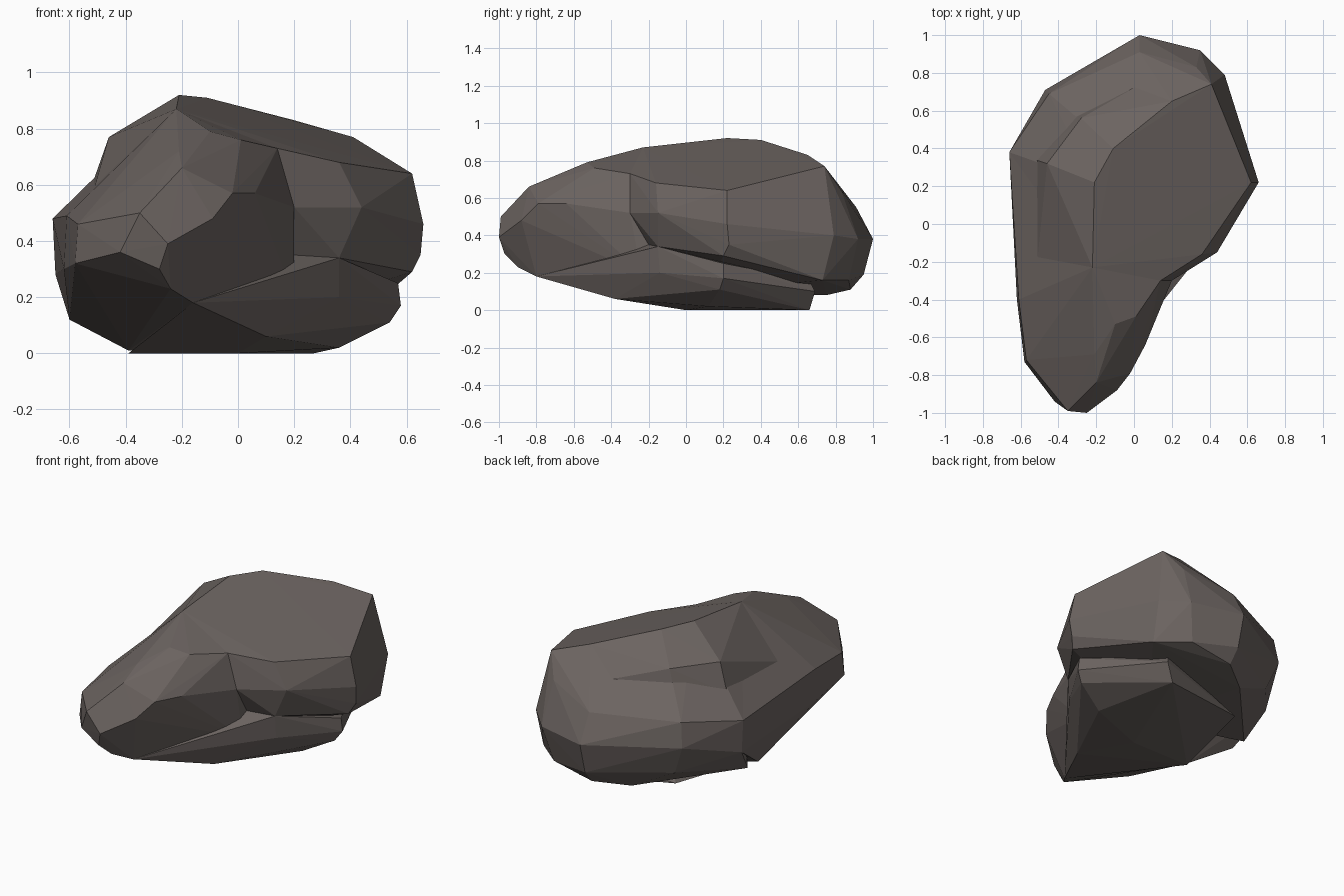
import bpy
import bmesh

# Remove the default cube
default_cube = bpy.data.objects.get("Cube")
if default_cube:
    bpy.data.objects.remove(default_cube, do_unlink=True)


def make_material(name, colour):
    material = bpy.data.materials.new(name)
    material.use_nodes = True
    material.diffuse_color = colour
    shader = material.node_tree.nodes["Principled BSDF"]
    shader.inputs["Base Color"].default_value = colour
    shader.inputs["Roughness"].default_value = 0.9
    return material


def make_chunk(name, corners, material):
    """Wrap a faceted convex boulder chunk around a few corner points."""
    bm = bmesh.new()
    for corner in corners:
        bm.verts.new(corner)
    hull = bmesh.ops.convex_hull(bm, input=bm.verts[:])
    unused = set(hull["geom_interior"] + hull["geom_unused"])
    loose = [item for item in unused if isinstance(item, bmesh.types.BMVert)]
    bmesh.ops.delete(bm, geom=loose, context="VERTS")
    bmesh.ops.recalc_face_normals(bm, faces=bm.faces[:])
    mesh = bpy.data.meshes.new(name)
    bm.to_mesh(mesh)
    bm.free()
    mesh.materials.append(material)
    chunk = bpy.data.objects.new(name, mesh)
    bpy.context.scene.collection.objects.link(chunk)
    return chunk


def fuse(target, other):
    """Fuse another chunk into the target and discard the helper."""
    union = target.modifiers.new("Fuse " + other.name, "BOOLEAN")
    union.operation = "UNION"
    union.solver = "EXACT"
    union.object = other
    bpy.ops.object.select_all(action="DESELECT")
    bpy.context.view_layer.objects.active = target
    target.select_set(True)
    bpy.ops.object.modifier_apply(modifier=union.name)
    bpy.data.objects.remove(other, do_unlink=True)


stone = make_material("brown grey stone", (0.15, 0.128, 0.119, 1.0))

# Outline of the sloping top face, shared by the main mass and the cap
top_face = [
    (-.21, .22, .92), (-.11, .4, .91), (.2, .65, .83), (.41, .74, .77),
    (.62, .22, .64), (.36, -.16, .68), (.14, -.3, .73), (-.22, -.23, .87),
]

# Main mass: bulging right edge, rounded back and left side
shoulder = [(-.52, .34, .6), (.33, .83, .64), (.03, .91, .55), (-.45, .69, .53)]
main_sides = [
    (.66, .22, .46), (.65, .23, .35), (.44, -.15, .52), (.36, -.15, .34),
    (.2, -.3, .52), (.2, -.2, .35), (.62, .2, .29), (.47, .73, .16),
    (.03, 1, .38), (.35, .92, .38), (.48, .79, .4), (-.47, .71, .38),
    (-.66, .38, .48), (-.65, .38, .28),
]
main_underside = [
    (.03, .95, .19), (-.4, .68, .2), (.03, .88, .11), (.3, .87, .16),
    (-.6, .25, .12), (-.15, .75, .08), (0, .1, .1),
]
boulder = make_chunk("boulder", top_face + shoulder + main_sides + main_underside, stone)

# Cap standing proud of the shoulder along the left and back
cap_rim = [
    (-.46, .32, .77), (-.28, .56, .77), (.12, .79, .66), (-.31, .57, .67),
    (-.52, .34, .6), (.33, .83, .64), (-.52, -.28, .56), (0, .3, .5),
]
cap = make_chunk("cap", top_face + cap_rim, stone)

# Blunt nose pushing out to the front
nose_top = [
    (-.21, -.69, .72), (-.2, -.84, .66), (-.02, -.79, .57), (.06, -.64, .57),
    (.01, -.49, .76), (-.1, -.53, .79), (-.22, -.23, .87),
    (-.52, -.28, .56), (-.52, .34, .6), (-.66, .38, .48),
]
nose_tip = [
    (-.09, -.88, .48), (-.35, -.99, .5), (-.25, -1, .39), (-.28, -.97, .3),
    (-.42, -.94, .36), (-.58, -.73, .32), (-.57, -.72, .46), (-.62, -.4, .3),
    (-.61, -.4, .49), (-.16, -.8, .18), (-.24, -.9, .23),
]
nose_root = [
    (.2, -.3, .52), (.14, -.3, .73), (.2, -.2, .35), (.2, -.24, .2),
    (-.65, .38, .28), (-.39, 0, .01), (.05, -.05, .02), (-.6, .15, .12),
]
nose = make_chunk("nose", nose_top + nose_tip + nose_root, stone)

# Low foot below the shallow groove on the right
foot_corners = [
    (.57, .2, .25), (.58, .2, .17), (.54, .18, .11), (.36, .12, .02),
    (.36, -.15, .34), (.2, -.2, .35), (.36, -.14, .2), (.21, -.25, .2),
    (-.16, -.8, .18), (.1, -.38, .06), (0, 0, 0), (-.39, 0, 0),
    (.27, .66, 0), (.33, .69, .1), (.3, .66, .16), (-.3, .53, .05),
    (0, .2, .3),
]
foot = make_chunk("foot", foot_corners, stone)

for chunk in (cap, nose, foot):
    fuse(boulder, chunk)
boulder.data.shade_flat()
